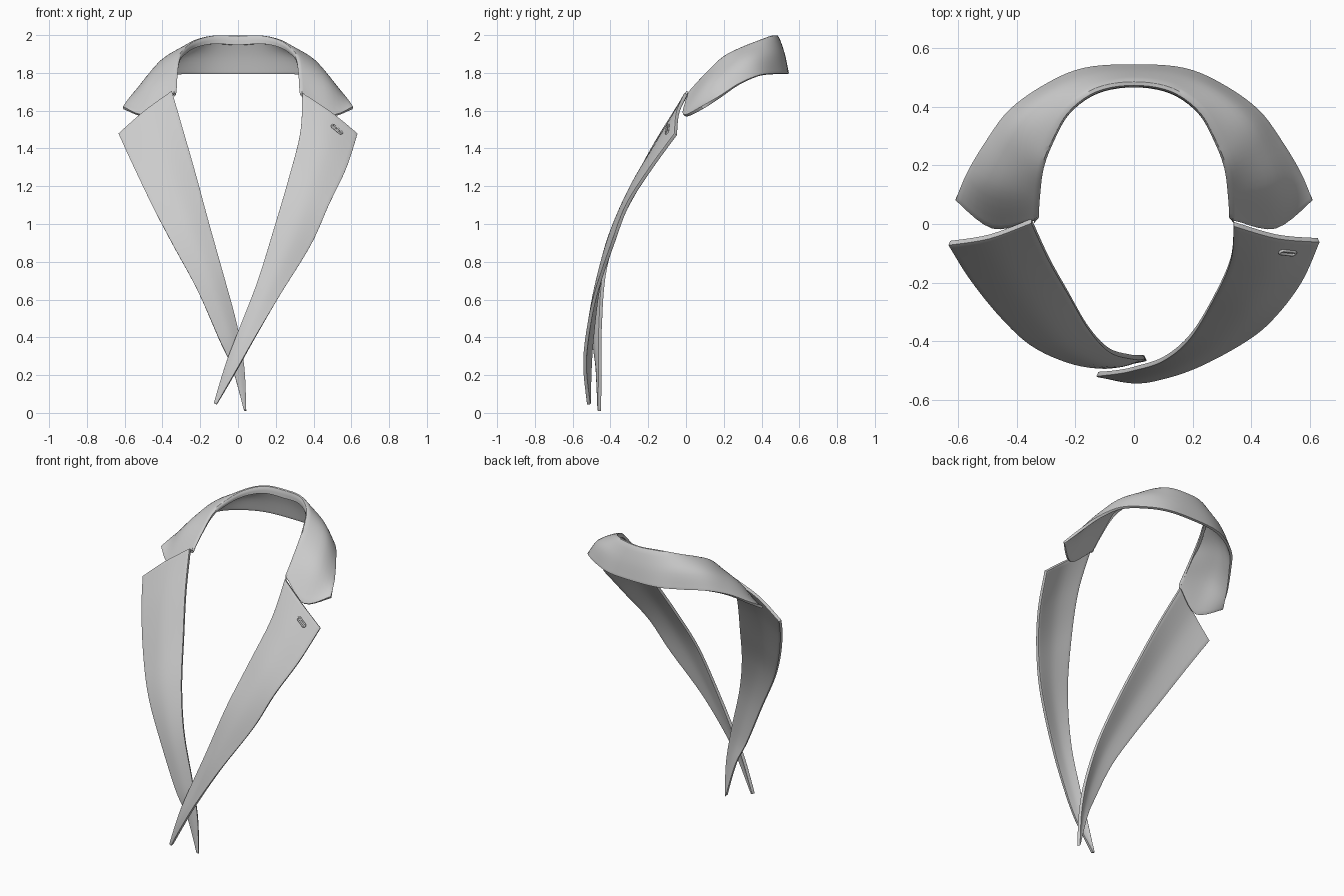
import bpy
import bmesh
import math
from mathutils import Vector

if "Cube" in bpy.data.objects:
    bpy.data.objects.remove(bpy.data.objects["Cube"], do_unlink=True)


def make_material(name, colour):
    mat = bpy.data.materials.new(name)
    mat.use_nodes = True
    mat.diffuse_color = colour
    mat.node_tree.nodes["Principled BSDF"].inputs["Base Color"].default_value = colour
    return mat


cloth = make_material("light grey cloth", (0.6, 0.6, 0.6, 1))


def spline(points, t):
    """Smooth curve through the points, with t running from 0 to 1."""
    last = len(points) - 1
    i = min(int(t * last), last - 1)
    f = t * last - i
    a, b, c, d = (points[min(max(i + k, 0), last)] for k in (-1, 0, 1, 2))
    return (b * 2 + (c - a) * f + (a * 2 - b * 5 + c * 4 - d) * f ** 2
            + (b * 3 - a - c * 3 + d) * f ** 3) / 2


def surface(rails, u, v):
    """Point on the cloth: u along the rails, v across them."""
    return spline([spline(rail, u) for rail in rails], v)


def finish(obj):
    obj.data.materials.append(cloth)
    bpy.ops.object.select_all(action="DESELECT")
    bpy.context.view_layer.objects.active = obj
    obj.select_set(True)
    bpy.ops.object.shade_smooth_by_angle(angle=math.radians(50))


def cloth_strip(name, rails, along, across, thickness):
    """Loft a sheet over the rails, then give it thickness and soft edges."""
    bm = bmesh.new()
    grid = [[bm.verts.new(surface(rails, i / along, j / across))
             for j in range(across + 1)] for i in range(along + 1)]
    for i in range(along):
        for j in range(across):
            bm.faces.new((grid[i][j], grid[i + 1][j],
                          grid[i + 1][j + 1], grid[i][j + 1]))
    bmesh.ops.recalc_face_normals(bm, faces=bm.faces)
    mesh = bpy.data.meshes.new(name)
    bm.to_mesh(mesh)
    bm.free()
    obj = bpy.data.objects.new(name, mesh)
    bpy.context.collection.objects.link(obj)
    finish(obj)
    solid = obj.modifiers.new("thickness", "SOLIDIFY")
    solid.thickness = thickness
    solid.offset = 0
    bevel = obj.modifiers.new("soft edges", "BEVEL")
    bevel.width = thickness * 0.3
    bevel.segments = 2
    bevel.limit_method = "ANGLE"
    bevel.angle_limit = math.radians(50)
    return obj


def rail(*points):
    return [Vector(p) for p in points]


def lapel_rails(inner, outer, bulge):
    """Add a middle rail that swells gently towards the front."""
    middle = []
    for i, (a, b) in enumerate(zip(inner, outer)):
        j = min(i + 1, len(inner) - 1)
        normal = (inner[j] - inner[j - 1]).cross(b - a).normalized()
        if normal.y > 0:
            normal.negate()
        middle.append((a + b) / 2 + normal * bulge * min(1, (b - a).length * 4))
    return [inner, middle, outer]


# Left lapel, lying over the right one at the bottom
left_rails = lapel_rails(
    rail((.34, 0, 1.69), (.33, -.12, 1.48), (.27, -.255, 1.24), (.19, -.385, .97),
         (.1, -.46, .68), (0, -.493, .42), (-.06, -.505, .26), (-.125, -.512, .05)),
    rail((.63, -.055, 1.475), (.57, -.19, 1.29), (.48, -.31, 1.1), (.385, -.39, .89),
         (.22, -.48, .62), (.085, -.525, .39), (-.005, -.535, .23), (-.112, -.515, .045)),
    0.018)
cloth_strip("left_lapel", left_rails, 48, 10, 0.018)

# Right lapel, passing underneath
right_rails = lapel_rails(
    rail((-.35, .01, 1.7), (-.29, -.12, 1.49), (-.225, -.235, 1.26), (-.155, -.355, 1),
         (-.085, -.43, .75), (-.01, -.453, .47), (.03, -.455, .24), (.04, -.458, .01)),
    rail((-.63, -.065, 1.475), (-.555, -.185, 1.31), (-.45, -.315, 1.09), (-.345, -.41, .89),
         (-.215, -.468, .65), (-.1, -.485, .39), (-.03, -.47, .235), (.03, -.46, .02)),
    0.018)
cloth_strip("right_lapel", right_rails, 48, 10, 0.018)


def mirrored(half):
    """Continue a rail that starts at the centre back onto the other side."""
    return [Vector((-p.x, p.y, p.z)) for p in reversed(half[1:])] + half


# Collar, from the fold at the neck out to the falling edge
fold = rail((0, .482, 1.99), (.13, .46, 1.99), (.23, .39, 1.965), (.29, .29, 1.925),
            (.325, .2, 1.875), (.34, .1, 1.78), (.345, .015, 1.685))
fall = rail((0, .515, 1.9), (.15, .5, 1.9), (.275, .445, 1.9), (.375, .355, 1.88),
            (.435, .25, 1.825), (.475, .12, 1.735), (.48, -.01, 1.575))
edge = rail((0, .537, 1.795), (.17, .525, 1.795), (.3, .47, 1.795), (.42, .385, 1.785),
            (.5, .28, 1.74), (.565, .175, 1.67), (.608, .085, 1.615))
lip = []
for k, p in enumerate(fold):
    fade = 1 - k / (len(fold) - 1)
    lip.append(p + Vector((-p.x * 0.02, -0.008, -0.005 - 0.038 * fade)))
cloth_strip("collar", [mirrored(r) for r in (lip, fold, fall, edge)], 60, 15, 0.016)

# Buttonhole on the left lapel: a stitched ring around a narrow slot
centre = surface(left_rails, 0.055, 0.64)
side = (surface(left_rails, 0.055, 0.7) - centre).normalized()
down = (surface(left_rails, 0.075, 0.64) - centre).normalized()
normal = side.cross(down).normalized()
if normal.y > 0:
    normal.negate()
down = normal.cross(side)
centre += normal * 0.011
curve = bpy.data.curves.new("buttonhole", "CURVE")
curve.dimensions = "3D"
curve.bevel_depth = 0.005
curve.bevel_resolution = 2
ring = curve.splines.new("POLY")
steps = 20
ring.points.add(steps - 1)
for k in range(steps):
    angle = math.tau * (k + 0.5) / steps
    shift = math.copysign(0.024, math.cos(angle))
    p = centre + side * (shift + 0.009 * math.cos(angle)) + down * 0.009 * math.sin(angle)
    ring.points[k].co = (*p, 1)
ring.use_cyclic_u = True
obj = bpy.data.objects.new("buttonhole", curve)
bpy.context.collection.objects.link(obj)
curve.materials.append(cloth)
